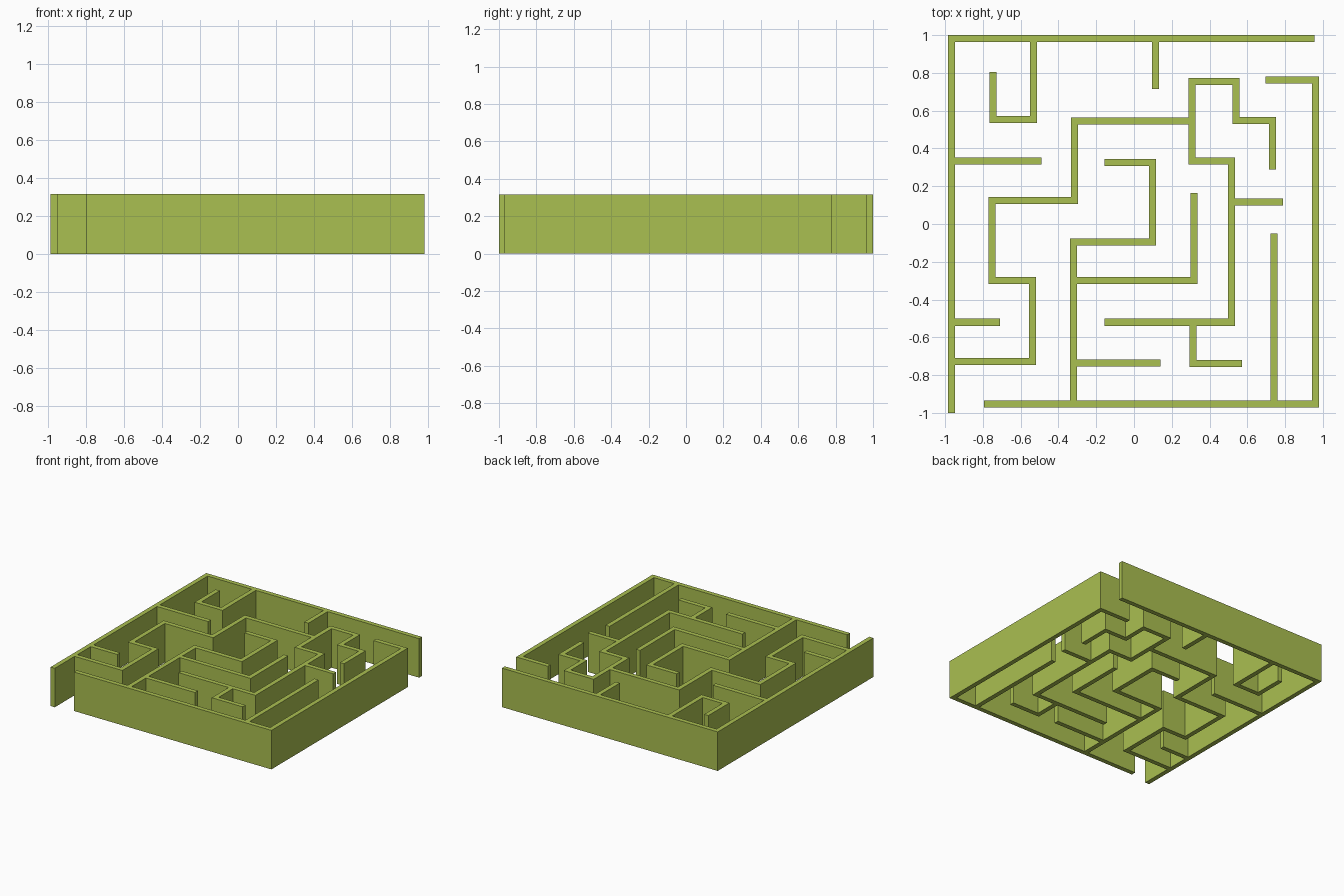
import bpy, bmesh
from mathutils import Vector

if "Cube" in bpy.data.objects:
    bpy.data.objects.remove(bpy.data.objects["Cube"], do_unlink=True)

HEIGHT = 0.317
HALF = 0.0187  # half the wall thickness

# Hedge green
green = bpy.data.materials.new("hedge_green")
green.use_nodes = True
colour = (0.402, 0.523, 0.082, 1)
green.diffuse_color = colour
green.node_tree.nodes["Principled BSDF"].inputs["Base Color"].default_value = colour


def wall(name, *points):
    """Thick upright wall with mitred corners along a centre line."""
    pts = [Vector(p) for p in points]
    dirs = [(b - a).normalized() for a, b in zip(pts, pts[1:])]
    normals = [Vector((-d.y, d.x)) for d in dirs]
    offsets = [normals[0]]
    offsets += [a + b for a, b in zip(normals, normals[1:])]  # right-angle mitres
    offsets.append(normals[-1])

    bm = bmesh.new()
    rows = []
    for p, o in zip(pts, offsets):
        left, right = p + o * HALF, p - o * HALF
        rows.append([bm.verts.new((c.x, c.y, z)) for c, z in
                     ((left, 0), (right, 0), (right, HEIGHT), (left, HEIGHT))])
    for a, b in zip(rows, rows[1:]):
        for i in range(4):
            j = (i + 1) % 4
            bm.faces.new((a[i], a[j], b[j], b[i]))
    bm.faces.new(rows[0])
    bm.faces.new(rows[-1])
    bmesh.ops.recalc_face_normals(bm, faces=bm.faces)

    mesh = bpy.data.meshes.new(name)
    bm.to_mesh(mesh)
    bm.free()
    mesh.materials.append(green)
    obj = bpy.data.objects.new(name, mesh)
    bpy.context.collection.objects.link(obj)


# Outer walls, with gaps at two opposite corners
wall("outer_wall_back_right", (-.967, -1), (-.967, .982), (.955, .982))
wall("outer_wall_front_left", (.697, .762), (.962, .762), (.962, -.953), (-.795, -.953))

# Walls growing from the back wall
wall("back_hook_wall", (-.533, .965), (-.533, .554), (-.747, .554), (-.747, .806))
wall("back_stub_wall", (.113, .965), (.113, .716))

# Walls growing from the right-hand wall
wall("right_upper_stub", (-.949, .334), (-.489, .334))
wall("right_lower_stub", (-.949, -.52), (-.709, -.52))
wall("stepped_wall", (-.949, -.727), (-.537, -.727), (-.537, -.298), (-.751, -.298),
     (-.751, .125), (-.316, .125), (-.316, .546), (.29, .546))

# Winding inner wall and its branches
wall("winding_wall", (.734, .289), (.734, .547), (.539, .547), (.539, .755), (.308, .755),
     (.308, .333), (.516, .333), (.516, -.52), (-.156, -.52))
wall("winding_stub", (.535, .117), (.788, .117))
wall("winding_foot", (.312, -.538), (.312, -.738), (.571, -.738))

# Central wall and its branches
wall("central_wall", (-.156, .326), (.097, .326), (.097, -.095), (-.32, -.095), (-.32, -.935))
wall("central_arm", (-.302, -.299), (.317, -.299), (.317, .164))
wall("central_stub", (-.302, -.735), (.14, -.735))

# Long straight wall from the front
wall("front_straight_wall", (.741, -.935), (.741, -.05))
